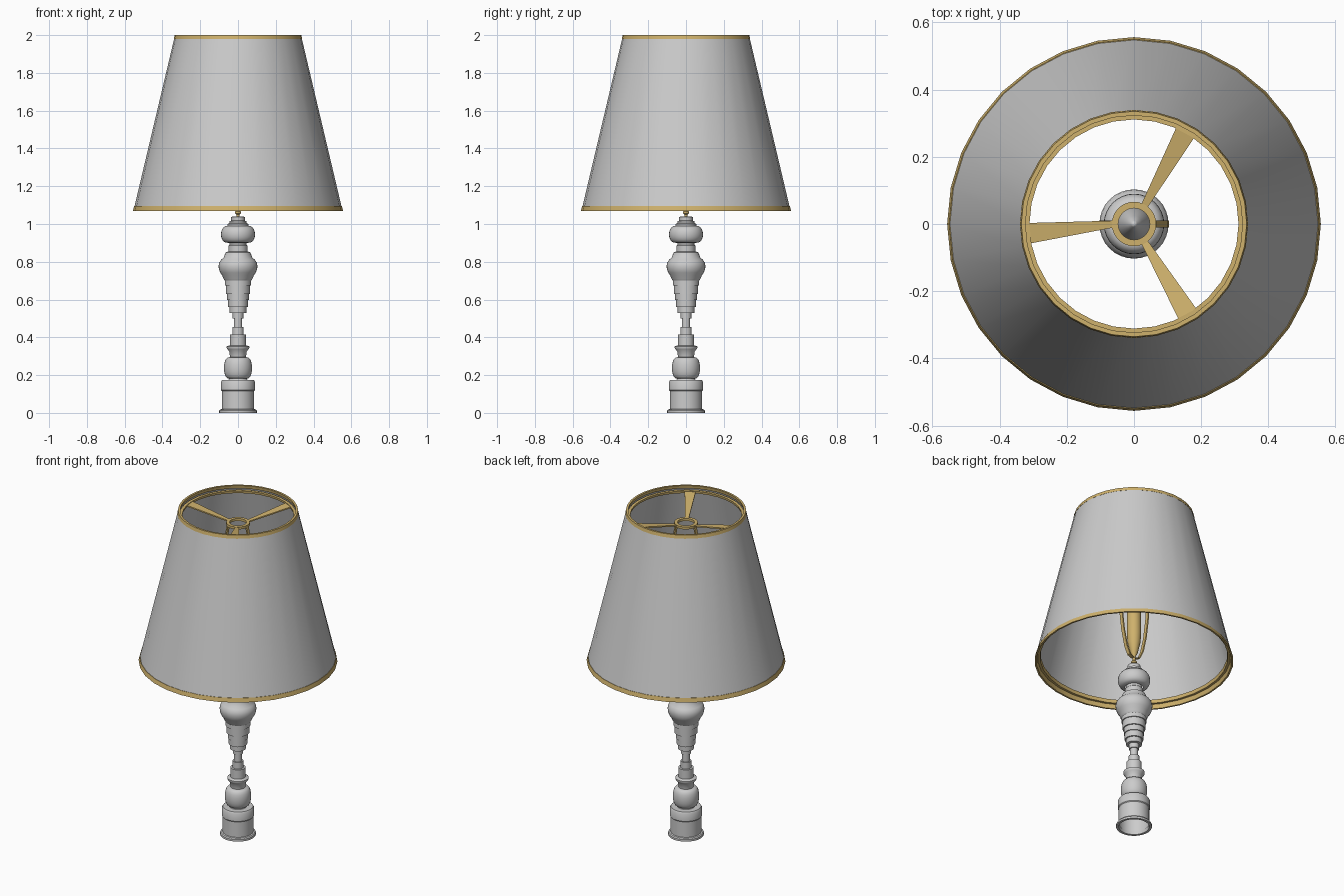
import bpy, bmesh, math
from mathutils import Vector

if "Cube" in bpy.data.objects:
    bpy.data.objects.remove(bpy.data.objects["Cube"])

gold = bpy.data.materials.new("gold")
gold.diffuse_color = (0.62, 0.44, 0.15, 1)
gold.use_nodes = True
gold.node_tree.nodes["Principled BSDF"].inputs["Base Color"].default_value = gold.diffuse_color


def finish(name, bm, mat=None):
    bmesh.ops.remove_doubles(bm, verts=bm.verts, dist=1e-5)
    bmesh.ops.recalc_face_normals(bm, faces=bm.faces)
    me = bpy.data.meshes.new(name)
    bm.to_mesh(me)
    bm.free()
    ob = bpy.data.objects.new(name, me)
    bpy.context.collection.objects.link(ob)
    if mat:
        me.materials.append(mat)
    bpy.ops.object.select_all(action='DESELECT')
    ob.select_set(True)
    bpy.context.view_layer.objects.active = ob
    bpy.ops.object.shade_smooth_by_angle(angle=math.radians(35))
    return ob


def lathe(name, profile, mat=None, closed=False, sides=32):
    """Turn an (r, z) profile about the z axis."""
    bm = bmesh.new()
    pts = [bm.verts.new((r, 0, z)) for r, z in profile]
    edges = [bm.edges.new(p) for p in zip(pts, pts[1:])]
    if closed:
        edges.append(bm.edges.new((pts[-1], pts[0])))
    bmesh.ops.spin(bm, geom=pts + edges, axis=(0, 0, 1), cent=(0, 0, 0),
                   steps=sides, angle=math.tau)
    return finish(name, bm, mat)


def ring(name, r0, r1, z0, z1, lean=0.0):
    """Rectangular-section ring, its top shifted inward by lean."""
    return lathe(name, [(r0, z0), (r1, z0), (r1 - lean, z1), (r0 - lean, z1)], gold, True)


def ball(r_min, r_max, z0, z1, n=10):
    """Profile points of a rounded bulge."""
    return [(r_min + (r_max - r_min) * math.sin(math.pi * i / n) ** 0.7,
             z0 + (z1 - z0) * (1 - math.cos(math.pi * i / n)) / 2) for i in range(n + 1)]


def strip(name, sections):
    """Solid strip skinned through four-point sections."""
    bm = bmesh.new()
    loops = [[bm.verts.new(p) for p in s] for s in sections]
    for a, b in zip(loops, loops[1:]):
        for i in range(4):
            bm.faces.new((a[i], a[(i + 1) % 4], b[(i + 1) % 4], b[i]))
    bm.faces.new(loops[0])
    bm.faces.new(loops[-1])
    return finish(name, bm, gold)


# Turned base, open underneath
lathe("foot", [(0.082, 0.02), (0.085, 0), (0.1, 0), (0.1, 0.012), (0.095, 0.018), (0.086, 0.02),
               (0.086, 0.115), (0.09, 0.12), (0.09, 0.165), (0.084, 0.175), (0.05, 0.175),
               (0.045, 0.185)])
lathe("lower_ball", ball(0.042, 0.074, 0.18, 0.295) +
      [(0.046, 0.325), (0.056, 0.337), (0.06, 0.345), (0.06, 0.352), (0.042, 0.358)])

# Stepped stem widening upward: (radius, bottom, top)
steps = [(0.042, 0.355, 0.415), (0.03, 0.415, 0.455), (0.022, 0.455, 0.5), (0.028, 0.5, 0.53),
         (0.044, 0.53, 0.56), (0.052, 0.56, 0.597), (0.057, 0.597, 0.63), (0.064, 0.63, 0.675),
         (0.07, 0.675, 0.7)]
lathe("stepped_stem", [p for r, a, b in steps for p in ((r, a), (r, b))])
lathe("urn", [(0.07, 0.7), (0.077, 0.71), (0.084, 0.728), (0.094, 0.742), (0.101, 0.76),
              (0.103, 0.778), (0.1, 0.795), (0.09, 0.81), (0.076, 0.822), (0.07, 0.838),
              (0.065, 0.85), (0.05, 0.855), (0.05, 0.885), (0.044, 0.89), (0.044, 0.905)])
lathe("upper_ball", ball(0.05, 0.09, 0.9, 0.99) +
      [(0.056, 0.99), (0.056, 1.0), (0.045, 1.005), (0.045, 1.015), (0.036, 1.018),
       (0.036, 1.038), (0, 1.042)])

# Socket and bulb
lathe("socket", [(0, 1.03), (0.009, 1.03), (0.009, 1.05), (0.016, 1.056), (0.016, 1.066),
                 (0.009, 1.072), (0.009, 1.1), (0.02, 1.12), (0.036, 1.19), (0.04, 1.24),
                 (0.04, 1.37), (0.034, 1.4), (0, 1.4)], gold)
lathe("bulb", [(0.032, 1.4), (0.044, 1.44), (0.052, 1.49), (0.052, 1.54), (0.042, 1.61),
               (0.025, 1.67), (0.01, 1.71), (0, 1.72)])

# Harp legs either side of the bulb
path = [(0.008, 1.09), (0.035, 1.1), (0.058, 1.15), (0.08, 1.25), (0.096, 1.38), (0.1, 1.52),
        (0.096, 1.66), (0.083, 1.79), (0.068, 1.88), (0.06, 1.92)]
for side, label in ((1, "right"), (-1, "left")):
    strip("harp_" + label, [[(side * (x + dx), dy, z) for dx, dy in
                             ((-.004, -.011), (.004, -.011), (.004, .011), (-.004, .011))]
                            for x, z in path])
ring("hub_ring", 0.047, 0.066, 1.91, 1.925)

# Tapered spokes from the hub to the top rim
for k in range(3):
    a = math.pi + k * math.tau / 3
    u, v = Vector((math.cos(a), math.sin(a), 0)), Vector((-math.sin(a), math.cos(a), 0))
    mid = 0.028 if k == 0 else 0.004
    secs = []
    for r, c, w, z in ((0.058, 0, 0.01, 1.918), (0.315, mid, 0.031, 1.965)):
        secs.append([u * r + v * (c + s * w) + Vector((0, 0, z + h))
                     for s, h in ((-1, -.004), (1, -.004), (1, .004), (-1, .004))])
    strip("spoke_%d" % (k + 1), secs)

# Shade with trims and inner support rings
lathe("shade", [(0.553, 1.072), (0.334, 1.998), (0.33, 1.998), (0.549, 1.072)], None, True)
ring("bottom_trim", 0.546, 0.556, 1.07, 1.095, 0.006)
ring("top_trim", 0.327, 0.3395, 1.98, 2.0, 0.004)
ring("bottom_inner_ring", 0.526, 0.54, 1.095, 1.115, 0.004)
ring("top_inner_ring", 0.313, 0.33, 1.958, 1.972, 0.002)
